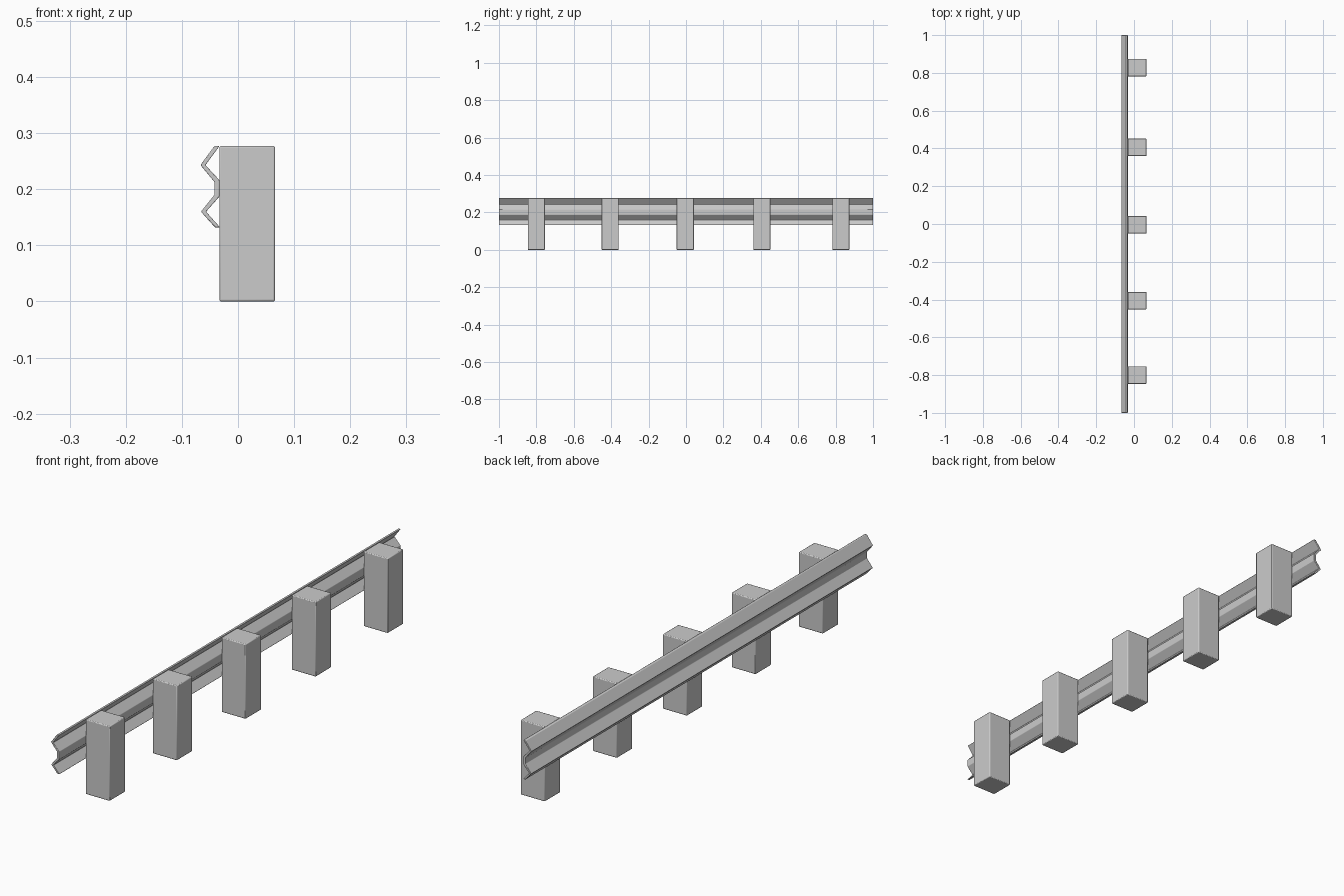
import bpy, bmesh

if "Cube" in bpy.data.objects:
    bpy.data.objects.remove(bpy.data.objects["Cube"])


def finish(name, bm, bevel, segments):
    bmesh.ops.recalc_face_normals(bm, faces=bm.faces)
    mesh = bpy.data.meshes.new(name)
    bm.to_mesh(mesh)
    bm.free()
    obj = bpy.data.objects.new(name, mesh)
    bpy.context.collection.objects.link(obj)
    mod = obj.modifiers.new("soft_edges", 'BEVEL')
    mod.width = bevel
    mod.segments = segments
    mod.limit_method = 'ANGLE'
    bpy.ops.object.select_all(action='DESELECT')
    obj.select_set(True)
    bpy.context.view_layer.objects.active = obj
    bpy.ops.object.shade_smooth_by_angle()
    return obj


# Square posts standing behind the rail
def post(name, y):
    bm = bmesh.new()
    bmesh.ops.create_cube(bm, size=1)
    for v in bm.verts:
        v.co.x = 0.0165 + v.co.x * 0.099
        v.co.y = y + v.co.y * 0.092
        v.co.z = (v.co.z + 0.5) * 0.277
    finish(name, bm, 0.003, 2)


for i, y in enumerate((-0.80, -0.406, -0.004, 0.406, 0.828)):
    post(f"post_{i + 1}", y)

# W-shaped rail: outer line down, inner line back up, extruded along y
outer = [(-0.042, 0.277), (-0.067, 0.243), (-0.042, 0.213),
         (-0.042, 0.190), (-0.066, 0.160), (-0.041, 0.132)]
inner = [(-0.033, 0.277), (-0.058, 0.243), (-0.033, 0.216),
         (-0.033, 0.187), (-0.057, 0.160), (-0.032, 0.132)]
bm = bmesh.new()
rings = []
for y in (-1, 1):
    rings.append([[bm.verts.new((x, y, z)) for x, z in line] for line in (outer, inner)])
(o0, i0), (o1, i1) = rings
for k in range(len(outer) - 1):
    for a, b in ((o0, o1), (i0, i1), (o0, i0), (o1, i1)):
        bm.faces.new((a[k], a[k + 1], b[k + 1], b[k]))
for k in (0, -1):
    bm.faces.new((o0[k], o1[k], i1[k], i0[k]))
finish("guard_rail", bm, 0.0015, 2)
